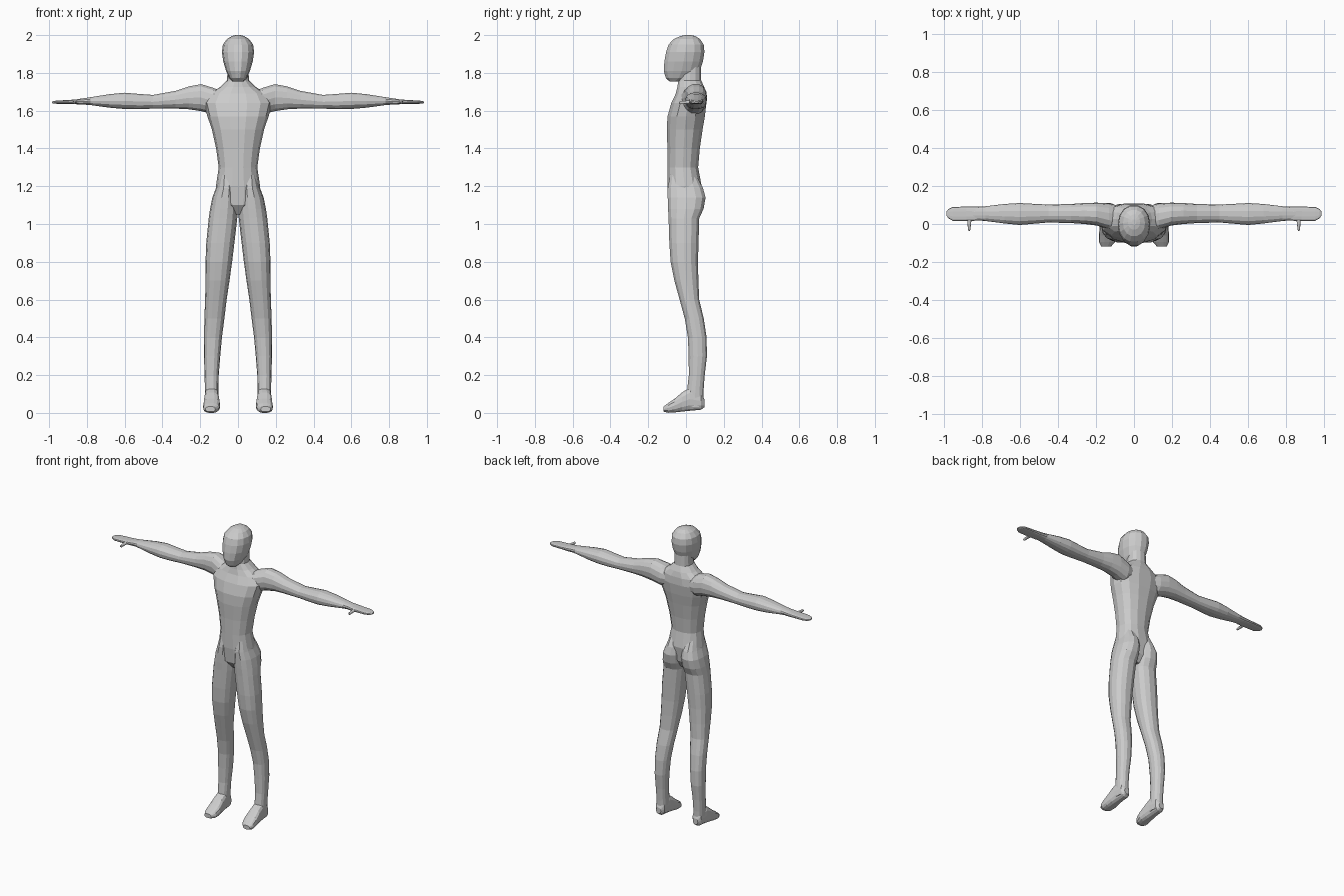
import bpy, bmesh
from math import cos, sin, pi, copysign

SIDES = 14


def loft(name, axis, rings, mirror=False, power=2.3):
    """Skin rounded sections. Ring = (position, a0, a1, b0, b1): extents on the other two axes in xyz order."""
    bm = bmesh.new()
    loops = []
    for pos, a0, a1, b0, b1 in rings:
        loop = []
        for i in range(SIDES):
            t = 2 * pi * i / SIDES
            c, s = cos(t), sin(t)
            a = (a0 + a1) / 2 + (a1 - a0) / 2 * copysign(abs(c) ** (2 / power), c)
            b = (b0 + b1) / 2 + (b1 - b0) / 2 * copysign(abs(s) ** (2 / power), s)
            co = [a, b]
            co.insert(axis, pos)
            loop.append(bm.verts.new(co))
        loops.append(loop)
    for lo, hi in zip(loops, loops[1:]):
        for i in range(SIDES):
            j = (i + 1) % SIDES
            bm.faces.new((lo[i], lo[j], hi[j], hi[i]))
    bm.faces.new(loops[0])
    bm.faces.new(loops[-1])
    bmesh.ops.recalc_face_normals(bm, faces=bm.faces)
    mesh = bpy.data.meshes.new(name)
    bm.to_mesh(mesh)
    bm.free()
    ob = bpy.data.objects.new(name, mesh)
    bpy.context.collection.objects.link(ob)
    if mirror:
        ob.modifiers.new("mirror", 'MIRROR').use_mirror_merge = False
    return ob


def centred(rings):
    return [(z, -w, w, y0, y1) for z, w, y0, y1 in rings]


X, Y, Z = 0, 1, 2

# torso and neck, from crotch to skull base
loft("torso", Z, centred([
    (1.05, .03, -.05, .04), (1.10, .11, -.09, .07), (1.20, .117, -.10, .085),
    (1.30, .102, -.10, .066), (1.40, .116, -.10, .075), (1.50, .138, -.104, .09),
    (1.57, .162, -.10, .102), (1.64, .180, -.08, .11), (1.69, .150, -.056, .107),
    (1.725, .095, -.047, .098), (1.76, .058, -.042, .082), (1.83, .055, -.03, .08)]))

# head with forward chin
loft("head", Z, centred([
    (1.755, .028, -.088, -.03), (1.772, .045, -.108, .03), (1.81, .063, -.12, .075),
    (1.86, .078, -.117, .092), (1.91, .085, -.108, .10), (1.95, .080, -.095, .096),
    (1.98, .058, -.065, .075), (1.995, .032, -.03, .05), (2.0, .012, -.005, .025)]), power=2.15)

# leg, from hip to ankle
loft("leg", Z, [
    (1.26, .03, .095, -.085, .055), (1.19, .005, .117, -.099, .092),
    (1.14, .001, .136, -.099, .106), (1.08, .001, .148, -.097, .095),
    (1.03, .004, .155, -.094, .072), (.90, .019, .168, -.09, .068),
    (.80, .031, .172, -.083, .065), (.70, .045, .172, -.063, .067),
    (.60, .060, .174, -.035, .071), (.50, .072, .178, -.008, .095),
    (.40, .085, .180, .009, .11), (.30, .094, .180, .013, .112),
    (.20, .102, .177, .014, .10), (.12, .104, .175, .005, .094),
    (.03, .106, .172, .0, .092)], mirror=True)

# foot, from heel to toe
loft("foot", Y, [
    (.098, .122, .158, .03, .07), (.08, .106, .172, .016, .11),
    (.02, .102, .177, .010, .135), (-.02, .098, .181, .006, .11),
    (-.06, .094, .184, .002, .076), (-.095, .100, .184, .0, .052),
    (-.118, .120, .172, .006, .034)], mirror=True, power=2.6)

# arm, from inside the chest to wrist
loft("arm", X, [
    (.06, -.04, .09, 1.60, 1.69), (.13, -.03, .108, 1.58, 1.722),
    (.195, -.008, .112, 1.596, 1.742), (.26, .0, .11, 1.606, 1.73),
    (.33, .005, .105, 1.61, 1.706), (.45, .008, .102, 1.61, 1.684),
    (.53, .001, .106, 1.607, 1.69), (.60, -.005, .11, 1.608, 1.696),
    (.68, .003, .105, 1.615, 1.688), (.78, .016, .093, 1.629, 1.672),
    (.87, .022, .088, 1.636, 1.658)], mirror=True)

# flat mitten hand
loft("hand", X, [
    (.82, .018, .091, 1.632, 1.664), (.88, .015, .091, 1.635, 1.658),
    (.95, .016, .09, 1.636, 1.654), (.975, .03, .078, 1.637, 1.652),
    (.985, .045, .065, 1.640, 1.648)], mirror=True, power=3)

# thumb pointing forward
loft("thumb", Y, [
    (.03, .852, .876, 1.637, 1.655), (-.01, .857, .873, 1.635, 1.652),
    (-.03, .858, .872, 1.634, 1.650), (-.036, .862, .868, 1.638, 1.646)], mirror=True)
